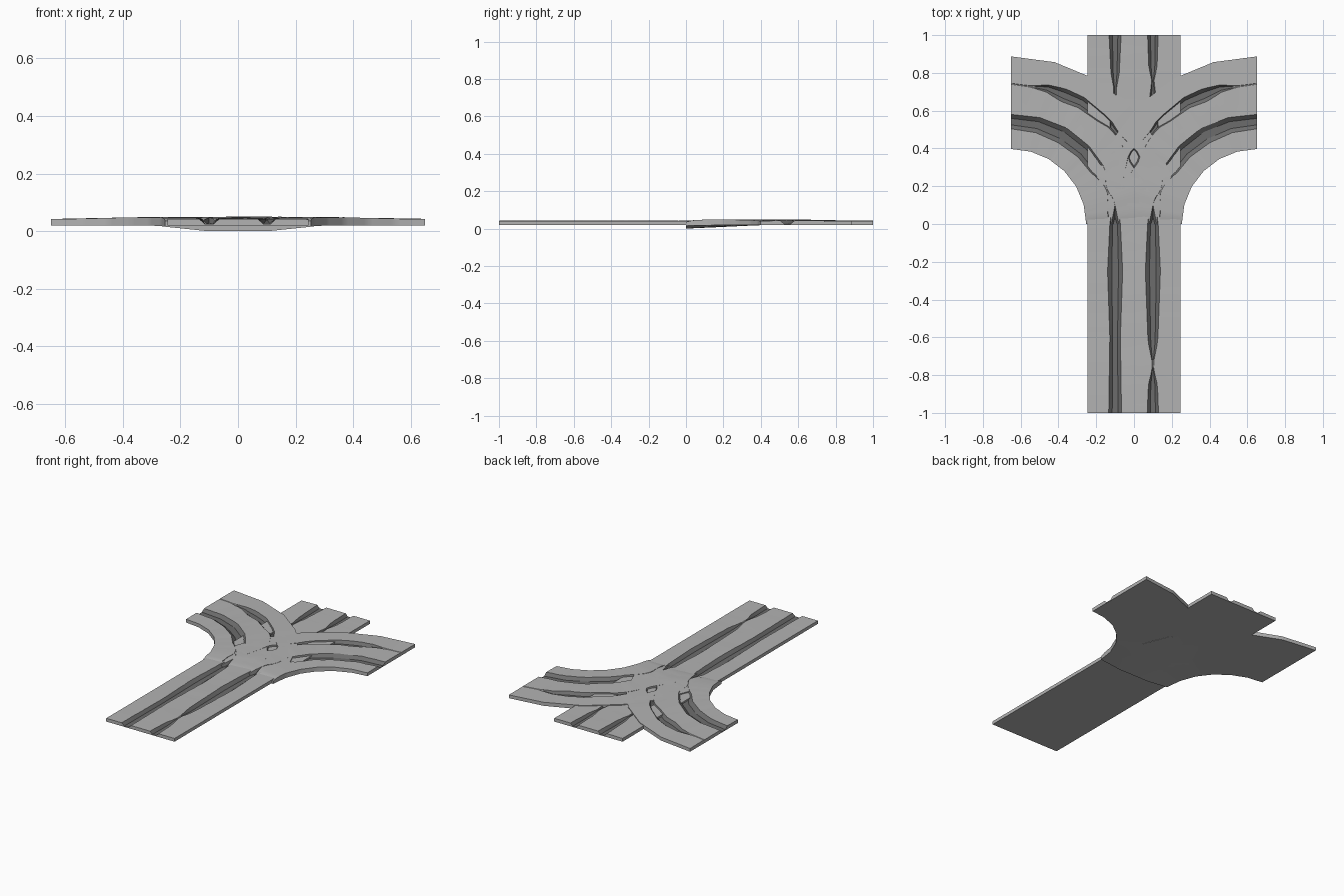
import bpy, bmesh, math, random
from mathutils import Vector

random.seed(4)
cube = bpy.data.objects.get("Cube")
if cube:
    bpy.data.objects.remove(cube)


def material(name, value):
    m = bpy.data.materials.new(name)
    m.use_nodes = True
    colour = (value, value, value, 1)
    m.diffuse_color = colour
    m.node_tree.nodes["Principled BSDF"].inputs["Base Color"].default_value = colour
    return m


LIGHT = material("pale grey earth", 0.45)
DARK = material("dark grey rut", 0.15)
HALF, RUT, TOP, BASE = 0.245, 0.1, 0.041, 0.02
DEPTH = 0.016


def ramp(keys, t):
    """Linear interpolation through (position, value) keys."""
    for (a, u), (b, v) in zip(keys, keys[1:]):
        if t <= b:
            return u + (v - u) * max(0, t - a) / (b - a)
    return keys[-1][1]


def road(name, stations, place, ruts, lift, floor):
    """Sweep a rutted slab; each rut has a half width that varies along the way."""
    bm = bmesh.new()
    rings, widths = [], []
    for t in stations:
        w = [max(0.003, ramp(keys, t)) for keys in ruts]
        up = TOP + lift(t)
        section = [(-HALF, up)]
        for side, hw in zip((-1, 1), w):
            deep = up - DEPTH * min(1, hw / 0.025)
            c = side * RUT
            section += [(c - hw, up + random.uniform(0, 0.002)),
                        (c - hw * 0.45, deep), (c + hw * 0.45, deep),
                        (c + hw, up + random.uniform(0, 0.002))]
            if side < 0:
                section.append((0, up + random.uniform(0, 0.002)))
        edge, middle = floor(t)
        section += [(HALF, up), (HALF, edge), (RUT, middle), (-RUT, middle), (-HALF, edge)]
        rings.append([bm.verts.new((*place(t, o), z)) for o, z in section])
        widths.append(w)
    n = len(rings[0])
    for i in range(len(rings) - 1):
        for j in range(n):
            k = (j + 1) % n
            f = bm.faces.new((rings[i][j], rings[i][k], rings[i + 1][k], rings[i + 1][j]))
            # Faces inside an open rut are dark
            which = 0 if j in (1, 2, 3) else 1 if j in (6, 7, 8) else None
            if which is not None and widths[i][which] + widths[i + 1][which] > 0.013:
                f.material_index = 1
    bm.faces.new(rings[0])
    bm.faces.new(rings[-1])
    bmesh.ops.recalc_face_normals(bm, faces=bm.faces)
    mesh = bpy.data.meshes.new(name)
    bm.to_mesh(mesh)
    bm.free()
    mesh.materials.append(LIGHT)
    mesh.materials.append(DARK)
    obj = bpy.data.objects.new(name, mesh)
    bpy.context.collection.objects.link(obj)
    bpy.ops.object.select_all(action="DESELECT")
    obj.select_set(True)
    bpy.context.view_layer.objects.active = obj
    bpy.ops.object.shade_smooth_by_angle(angle=math.radians(25))


# Straight road with two wheel ruts
right_rut = [(-1, 0.034), (-0.6, 0.028), (-0.25, 0.04), (0, 0.028), (0.16, 0.005),
             (0.5, 0.03), (0.62, 0.02), (0.7, 0.004), (0.8, 0.022), (1, 0.032)]
left_rut = [(-1, 0.03), (-0.85, 0.024), (-0.77, 0.004), (-0.73, 0.004), (-0.62, 0.026),
            (-0.25, 0.04), (0, 0.028), (0.17, 0.005), (0.5, 0.03), (0.7, 0.015),
            (0.75, 0.004), (0.83, 0.022), (1, 0.028)]
road("straight_road", [i / 25 - 1 for i in range(51)], lambda t, o: (o, t),
     (right_rut, left_rut), lambda t: 0, lambda t: (BASE, BASE))

# Two branches curving away to the sides, lying over the straight road
BEND_X, BEND_R, STEP = 0.65, 0.642, 15
inner_rut = [(0, 0.028), (12, 0.02), (18, 0.003), (22, 0.004), (32, 0.038),
             (60, 0.045), (90, 0.038)]
outer_rut = [(0, 0.028), (10, 0.02), (14, 0.003), (18, 0.006), (28, 0.032), (38, 0.012),
             (42, 0.012), (50, 0.026), (68, 0.036), (82, 0.004), (90, 0.002)]
bend_lift = [(0, -0.006), (5, 0.003), (15, 0.007), (50, 0.006), (75, 0.002), (90, 0)]


def bend_place(sign):
    def place(t, o):
        # Straight chords between evenly spaced joints
        a = min(int(t // STEP), 90 // STEP - 1) * STEP
        p, q = (Vector((-math.cos(math.radians(d)), math.sin(math.radians(d))))
                for d in (a, a + STEP))
        v = p.lerp(q, (t - a) / STEP) * (BEND_R + o)
        return sign * (BEND_X + v.x), v.y
    return place


for name, sign in (("left_branch", 1), ("right_branch", -1)):
    road(name, [i * 2.5 for i in range(37)], bend_place(sign), (inner_rut, outer_rut),
         lambda t: ramp(bend_lift, t),
         lambda t: (ramp([(0, 0.015), (35, BASE), (90, BASE)], t),
                    ramp([(0, 0), (35, BASE), (90, BASE)], t)))
